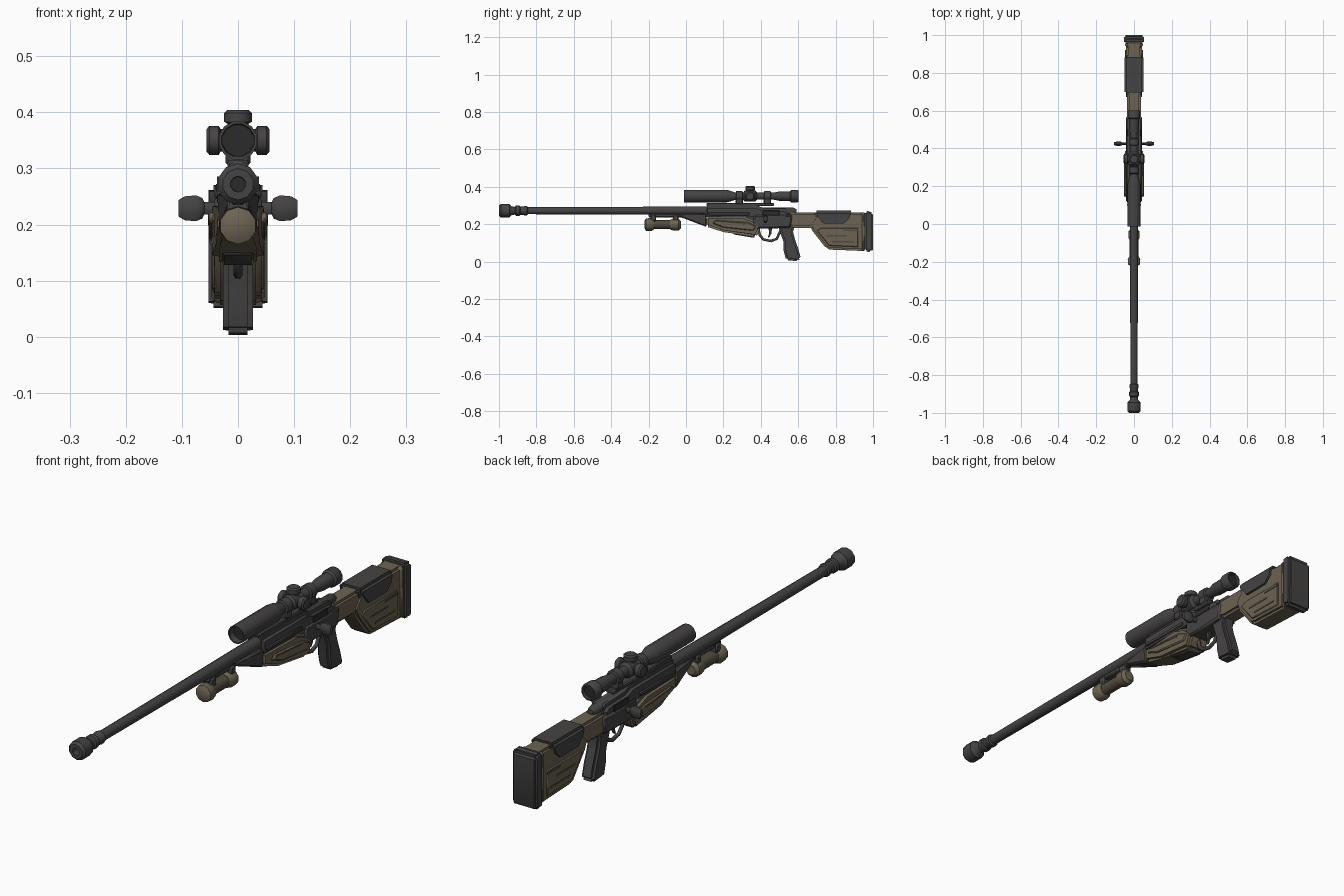
import bpy, bmesh, math
from mathutils import Vector

cube = bpy.data.objects.get("Cube")
if cube:
    bpy.data.objects.remove(cube)


def material(name, r, g, b):
    m = bpy.data.materials.new(name)
    m.use_nodes = True
    m.diffuse_color = (r, g, b, 1)
    bsdf = m.node_tree.nodes["Principled BSDF"]
    bsdf.inputs["Base Color"].default_value = (r, g, b, 1)
    bsdf.inputs["Roughness"].default_value = 0.7
    return m


DARK = material("dark gunmetal", .06, .057, .056)
BLACK = material("near black", .025, .024, .024)
TAN = material("olive tan", .15, .125, .085)
SHADE = material("deep tan", .085, .072, .05)


def finish(name, bm, mat, bevel=0, segments=1):
    bmesh.ops.remove_doubles(bm, verts=bm.verts, dist=1e-5)
    bmesh.ops.recalc_face_normals(bm, faces=bm.faces)
    if bevel:
        edges = [e for e in bm.edges if e.calc_face_angle(0) > .6]
        bmesh.ops.bevel(bm, geom=edges, offset=bevel, segments=segments,
                        affect='EDGES', clamp_overlap=True)
    mesh = bpy.data.meshes.new(name)
    bm.to_mesh(mesh)
    bm.free()
    mesh.materials.append(mat)
    ob = bpy.data.objects.new(name, mesh)
    bpy.context.collection.objects.link(ob)
    bpy.ops.object.select_all(action='DESELECT')
    ob.select_set(True)
    bpy.context.view_layer.objects.active = ob
    bpy.ops.object.shade_smooth_by_angle(angle=math.radians(40))
    return ob


def lathe(name, profile, mat, centre=(0, 0, 0), axis='Y', sides=12, squash=1):
    """Turn (distance, radius) pairs around an axis through centre."""
    bm = bmesh.new()
    rings = []
    for d, r in profile:
        ring = []
        for i in range(sides):
            a = 2 * math.pi * (i + .5) / sides
            u, v = r * math.cos(a) * squash, r * math.sin(a)
            p = {'X': (d, u, v), 'Y': (u, d, v), 'Z': (u, v, d)}[axis]
            ring.append(bm.verts.new(Vector(p) + Vector(centre)))
        rings.append(ring)
    for a, b in zip(rings, rings[1:]):
        for i in range(sides):
            j = (i + 1) % sides
            bm.faces.new((a[i], a[j], b[j], b[i]))
    for ring, (d, r) in ((rings[0], profile[0]), (rings[-1], profile[-1])):
        if r > 0:
            bm.faces.new(ring)
    return finish(name, bm, mat)


def slab(name, points, width, mat, bevel=.008, segments=1, x=0):
    """Side outline of (y, z[, half width]) points, extruded across x."""
    bm = bmesh.new()
    sides = []
    for s in (-1, 1):
        sides.append([bm.verts.new((x + s * (p[2] if len(p) > 2 else width),
                                    p[0], p[1])) for p in points])
        bm.faces.new(sides[-1])
    for i in range(len(points)):
        j = (i + 1) % len(points)
        bm.faces.new((sides[0][i], sides[0][j], sides[1][j], sides[1][i]))
    return finish(name, bm, mat, bevel, segments)


def box(name, y0, y1, z0, z1, width, mat, bevel=.005, x=0):
    return slab(name, [(y0, z0), (y1, z0), (y1, z1), (y0, z1)], width, mat, bevel, x=x)


# Barrel and muzzle brake
bore = (0, 0, .272)
lathe("barrel", [(-.95, .019), (-.4, .021), (.12, .024)], DARK, bore)
lathe("muzzle_brake", [(-.96, 0), (-.96, .013), (-1, .014), (-1, .028), (-.99, .037),
                       (-.945, .037), (-.933, .024), (-.915, .021), (-.91, .027),
                       (-.89, .027), (-.885, .022), (-.87, .022), (-.865, .025),
                       (-.85, .025), (-.845, .019)], DARK, bore, sides=10)
lathe("muzzle_bore", [(-.962, .0128), (-.96, 0)], BLACK, bore, sides=10)

# Under-barrel light on a short rail
box("light_rail", -.2, .02, .236, .256, .014, DARK)
for y in (-.175, -.055):
    box("light_clamp", y - .015, y + .015, .215, .25, .02, DARK)
light = (0, 0, .198)
lathe("light_body", [(-.19, .024), (-.05, .024)], SHADE, light, sides=10)
lathe("light_head", [(-.222, .018), (-.214, .033), (-.185, .035), (-.17, .025)],
      TAN, light, sides=10)
lathe("light_tail", [(-.085, .025), (-.07, .032), (-.04, .032), (-.028, .02)],
      TAN, light, sides=10)

# Receiver, nose and fore-end
slab("receiver", [(.1, .225), (.1, .29), (.115, .3), (.38, .3), (.41, .287),
                  (.53, .283), (.555, .265), (.555, .225)], .037, DARK, .014, 2)
slab("lower_receiver", [(.36, .25), (.36, .175), (.56, .18), (.57, .25)], .043, DARK)
slab("fore_nose", [(-.035, .256, .016), (-.035, .24, .016), (.11, .185, .034),
                   (.11, .258, .038)], .03, DARK, .006)
slab("fore_end", [(.105, .243, .038), (.105, .188, .034), (.2, .158, .046),
                  (.37, .132, .046), (.385, .145, .046), (.4, .19, .047),
                  (.36, .225, .048), (.3, .245, .046)], .045, TAN, .012, 2)
slab("magazine", [(.25, .165), (.255, .145), (.365, .127), (.375, .165)], .028, DARK, .004)
for s in (-1, 1):
    slab("fore_end_rib", [(.14, .205), (.2, .182), (.36, .165), (.375, .19),
                          (.33, .21), (.16, .222)], .005, TAN, .004, x=s * .047)
    slab("fore_end_groove", [(.16, .213), (.32, .198), (.32, .203), (.16, .219)],
         .001, SHADE, 0, x=s * .0525)
    box("side_rail", .12, .34, .247, .262, .006, DARK, .003, s * .036)
    box("ejection_panel", .41, .5, .245, .272, .004, BLACK, .002, s * .036)

# Bolt and its paired flattened handles
lathe("bolt", [(.4, .02), (.575, .02), (.59, .012)], DARK, (0, 0, .268), sides=10)
for s in (-1, 1):
    lathe("bolt_handle", [(s * .025, .012), (s * .06, .012), (s * .064, .02),
                          (s * .075, .025), (s * .095, .023), (s * .106, .016)],
          DARK, (0, .425, .229), 'X', 8, .5)

# Trigger, guard and pistol grip
curve = bpy.data.curves.new("trigger_guard", 'CURVE')
curve.dimensions = '3D'
curve.bevel_depth = .008
curve.bevel_resolution = 1
curve.use_fill_caps = True
path = [(.385, .18), (.395, .14), (.415, .118), (.455, .11), (.485, .122), (.505, .165)]
spline = curve.splines.new('POLY')
spline.points.add(len(path) - 1)
for point, (y, z) in zip(spline.points, path):
    point.co = (0, y, z, 1)
curve.materials.append(DARK)
guard = bpy.data.objects.new("trigger_guard", curve)
bpy.context.collection.objects.link(guard)
slab("trigger", [(.44, .185), (.445, .15), (.437, .13), (.445, .13),
                 (.457, .15), (.46, .185)], .006, DARK, .002)
slab("pistol_grip", [(.49, .2), (.505, .15), (.52, .11), (.522, .06), (.535, .008),
                     (.6, .002), (.615, .015), (.6, .07), (.582, .12), (.572, .16),
                     (.585, .2)], .027, DARK, .01, 2)

# Stock, cheek rest and butt pad
slab("stock_neck", [(.545, .262), (.545, .19), (.58, .18), (.74, .18), (.74, .262)],
     .036, TAN, .01, 2)
slab("stock_body", [(.66, .2), (.675, .165), (.75, .07), (.77, .064), (.965, .056),
                    (.965, .262), (.88, .262), (.7, .25)], .042, TAN, .01, 2)
slab("cheek_rest", [(.685, .272), (.69, .24), (.73, .193), (.85, .193), (.885, .225),
                    (.895, .272)], .051, DARK, .012, 2)
box("butt_collar", .935, .962, .06, .262, .047, TAN, .01)
slab("butt_pad", [(.955, .055), (.99, .05), (1, .065), (1, .26), (.985, .271),
                  (.955, .268)], .053, DARK, .012, 2)
for s in (-1, 1):
    slab("stock_panel", [(.7, .165), (.765, .085), (.92, .078), (.92, .18), (.72, .18)],
         .004, TAN, .003, x=s * .042)
    for y0, y1, z in ((.78, .9, .103), (.75, .86, .135), (.84, .92, .163)):
        box("stock_slot", y0, y1, z, z + .008, .002, SHADE, 0, s * .0455)

# Scope rail, rings and scope tube
sight = (0, 0, .35)
box("scope_rail", .11, .47, .296, .314, .019, DARK, .004)
for y in (.285, .435):
    box("scope_foot", y - .02, y + .02, .305, .338, .022, DARK)
    lathe("scope_ring", [(y - .019, .021), (y - .016, .028), (y + .016, .028),
                         (y + .019, .021)], DARK, sight)
lathe("scope_tube", [(.02, 0), (.02, .028), (-.012, .03), (-.012, .035), (.21, .035),
                     (.225, .033), (.265, .02), (.47, .02), (.5, .026), (.555, .027),
                     (.562, .034), (.597, .034), (.602, .03), (.602, .025),
                     (.59, .023), (.59, 0)], DARK, sight)
lathe("front_lens", [(.014, .0285), (.014, 0)], BLACK, sight)
lathe("rear_lens", [(.592, .0235), (.592, 0)], BLACK, sight)

# Adjustment turrets on top and both sides
lathe("turret_housing", [(.305, .02), (.315, .031), (.37, .031), (.38, .02)], DARK, sight)
turret = [(.01, .02), (.03, .02), (.033, .026), (.049, .026), (.054, .02)]
lathe("top_turret", turret, DARK, (0, .343, .35), 'Z', 10)
for s in (-1, 1):
    lathe("side_turret", [(s * d * 1.04, r) for d, r in turret], DARK,
          (0, .343, .35), 'X', 10)
